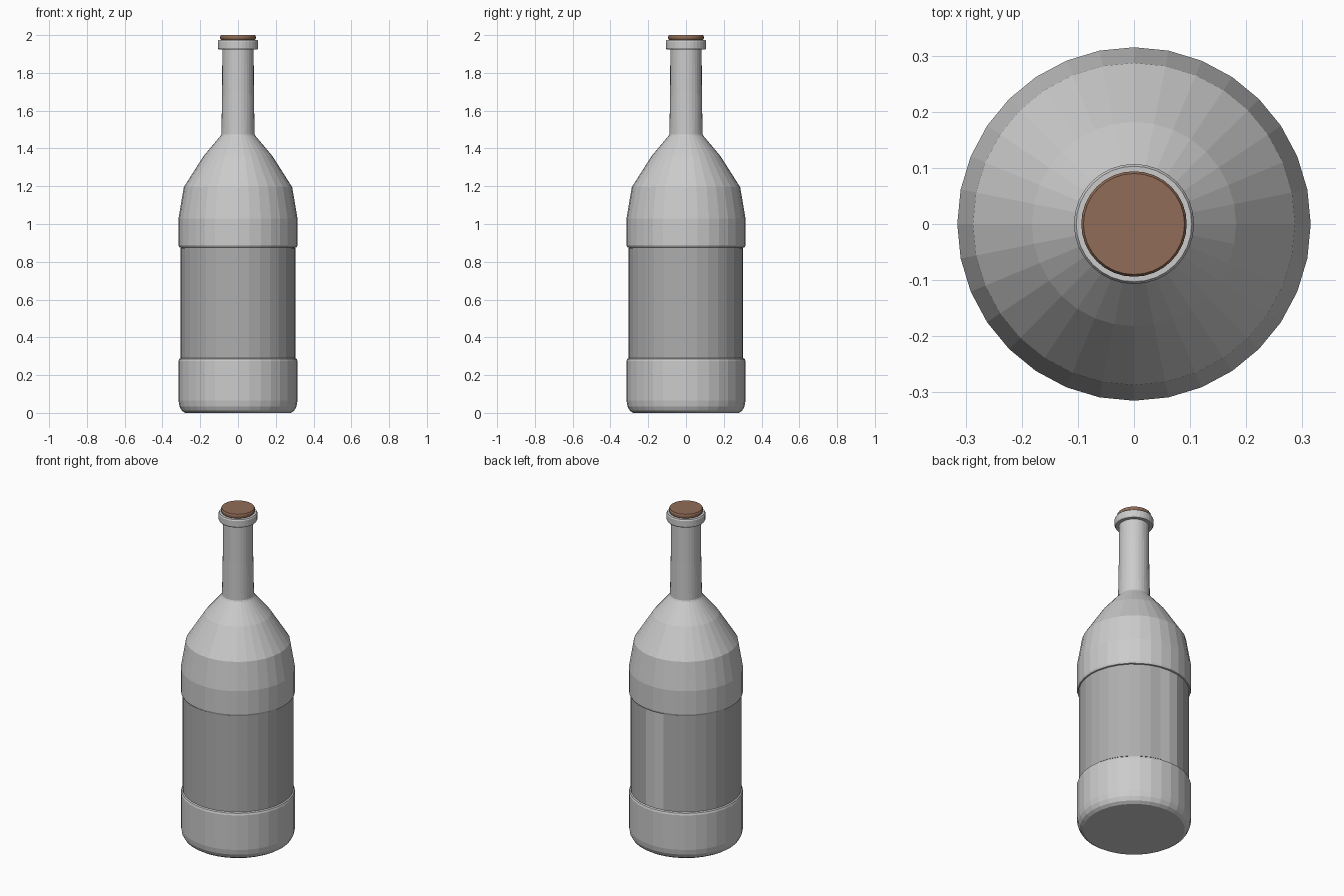
import bpy, math

if "Cube" in bpy.data.objects:
    bpy.data.objects.remove(bpy.data.objects["Cube"])

SIDES = 32


def material(name, rgb):
    m = bpy.data.materials.new(name)
    m.diffuse_color = (*rgb, 1)
    m.use_nodes = True
    m.node_tree.nodes["Principled BSDF"].inputs["Base Color"].default_value = m.diffuse_color
    return m


def lathe(name, profile, start=0, count=SIDES, mat=None):
    """Revolve (radius, z) points over `count` of SIDES segments."""
    full = count == SIDES
    cols = count if full else count + 1
    verts, rows, faces = [], [], []
    for r, z in profile:
        if r == 0:
            rows.append([len(verts)] * cols)
            verts.append((0, 0, z))
            continue
        rows.append(list(range(len(verts), len(verts) + cols)))
        for i in range(cols):
            a = 2 * math.pi * (start + i) / SIDES
            verts.append((r * math.cos(a), r * math.sin(a), z))
    for lo, hi in zip(rows, rows[1:]):
        for i in range(count):
            j = (i + 1) % cols
            quad = [lo[i], lo[j], hi[j], hi[i]]
            faces.append(list(dict.fromkeys(quad)))
    me = bpy.data.meshes.new(name)
    me.from_pydata(verts, [], faces)
    me.validate()
    ob = bpy.data.objects.new(name, me)
    bpy.context.collection.objects.link(ob)
    if mat:
        me.materials.append(mat)
    return ob


# Glass body with a recessed label band, shoulder, neck and lip ring
lathe("bottle_body", [
    (0, 0), (0.28, 0), (0.298, 0.012), (0.31, 0.035), (0.315, 0.065),
    (0.315, 0.275), (0.311, 0.286), (0.302, 0.29),
    (0.302, 0.875), (0.311, 0.877), (0.315, 0.888),
    (0.315, 1.03), (0.287, 1.195), (0.182, 1.36), (0.092, 1.467),
    (0.088, 1.475), (0.084, 1.70), (0.083, 1.925),
    (0.103, 1.925), (0.107, 1.932), (0.107, 1.966), (0.103, 1.973),
    (0.085, 1.973), (0.08, 1.93)])

# Wrapped paper label, leaving a two-facet gap at the back
lathe("label", [(0.302, 0.291), (0.305, 0.291), (0.305, 0.874), (0.302, 0.874)],
      start=9, count=30, mat=material("label_grey", (0.42, 0.42, 0.42)))

# Cork stopper
lathe("cork", [
    (0, 1.93), (0.078, 1.93), (0.08, 1.973), (0.09, 1.975), (0.094, 1.981),
    (0.094, 1.993), (0.09, 2.0), (0, 2.0)], mat=material("cork_brown", (0.28, 0.15, 0.095)))
